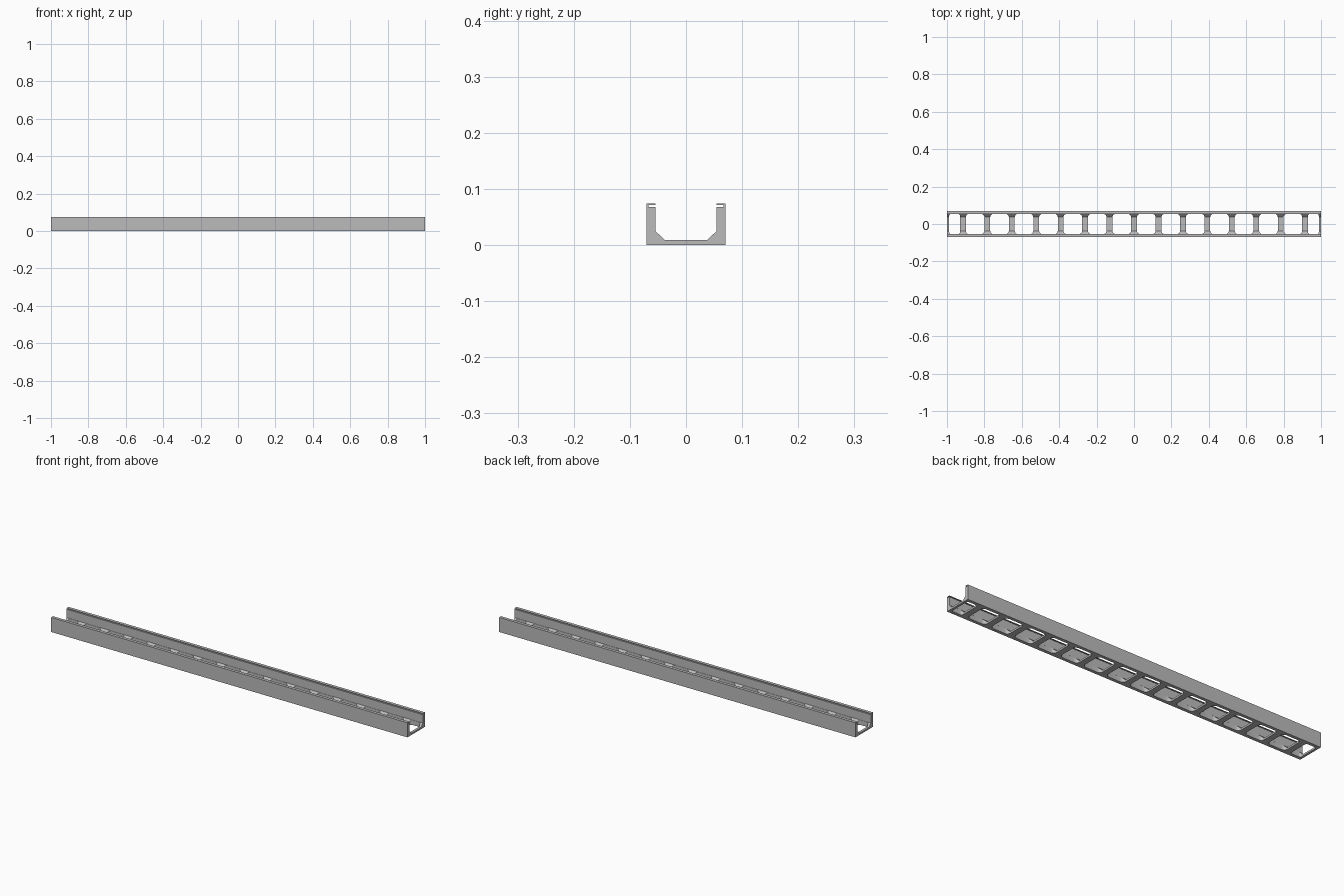
import bpy
import bmesh
import math

if "Cube" in bpy.data.objects:
    bpy.data.objects.remove(bpy.data.objects["Cube"], do_unlink=True)

PITCH = 0.1307      # spacing of the cross bars
BARS = 15
BAR_HALF = 0.0155
END = 0.988         # inner edge of the thin end strips
HOLE_Y = 0.054


def make_object(name, bm):
    bmesh.ops.recalc_face_normals(bm, faces=bm.faces)
    mesh = bpy.data.meshes.new(name)
    bm.to_mesh(mesh)
    bm.free()
    obj = bpy.data.objects.new(name, mesh)
    bpy.context.collection.objects.link(obj)
    return obj


def extrude(bm, points, offset):
    face = bm.faces.new([bm.verts.new(p) for p in points])
    result = bmesh.ops.extrude_face_region(bm, geom=[face])
    verts = [g for g in result["geom"] if isinstance(g, bmesh.types.BMVert)]
    bmesh.ops.translate(bm, verts=verts, vec=offset)


def rounded_rectangle(x0, x1, y, z, radius, steps=5):
    points = []
    corners = [(x1, y), (x0, y), (x0, -y), (x1, -y)]
    for i, (cx, cy) in enumerate(corners):
        ox = cx - math.copysign(radius, cx - (x0 + x1) / 2)
        oy = cy - math.copysign(radius, cy)
        for s in range(steps + 1):
            a = math.pi / 2 * (i + s / steps)
            points.append((ox + radius * math.cos(a), oy + radius * math.sin(a), z))
    return points


# Channel: mirrored half profile with chamfered floor corners and lip grooves
half = [(0.070, 0), (0.070, 0.074), (0.0545, 0.074), (0.0545, 0.0715),
        (0.067, 0.0715), (0.067, 0.0675), (0.0545, 0.0675),
        (0.0545, 0.025), (0.038, 0.009)]
profile = half + [(-y, z) for y, z in reversed(half)]
bm = bmesh.new()
extrude(bm, [(-1, y, z) for y, z in profile], (2, 0, 0))
channel = make_object("slotted_channel", bm)

# Rounded openings between the bars, shorter at both ends
bars = [(i - (BARS - 1) / 2) * PITCH for i in range(BARS)]
starts = [-END] + [x + BAR_HALF for x in bars]
stops = [x - BAR_HALF for x in bars] + [END]
bm = bmesh.new()
for x0, x1 in zip(starts, stops):
    radius = 0.018 if x1 - x0 > 0.08 else 0.01
    extrude(bm, rounded_rectangle(x0, x1, HOLE_Y, -0.02, radius), (0, 0, 0.07))
cutter = make_object("opening_cutter", bm)
cutter.hide_render = True

cut = channel.modifiers.new("openings", "BOOLEAN")
cut.operation = "DIFFERENCE"
cut.solver = "EXACT"
cut.object = cutter
bpy.ops.object.select_all(action="DESELECT")
bpy.context.view_layer.objects.active = channel
channel.select_set(True)
bpy.ops.object.modifier_apply(modifier=cut.name)
bpy.data.objects.remove(cutter, do_unlink=True)

# Plain grey finish
grey = bpy.data.materials.new("plain_grey")
grey.use_nodes = True
colour = (0.5, 0.5, 0.5, 1)
grey.diffuse_color = colour
grey.node_tree.nodes["Principled BSDF"].inputs["Base Color"].default_value = colour
channel.data.materials.clear()
channel.data.materials.append(grey)
bpy.ops.object.shade_smooth_by_angle(angle=math.radians(30))
